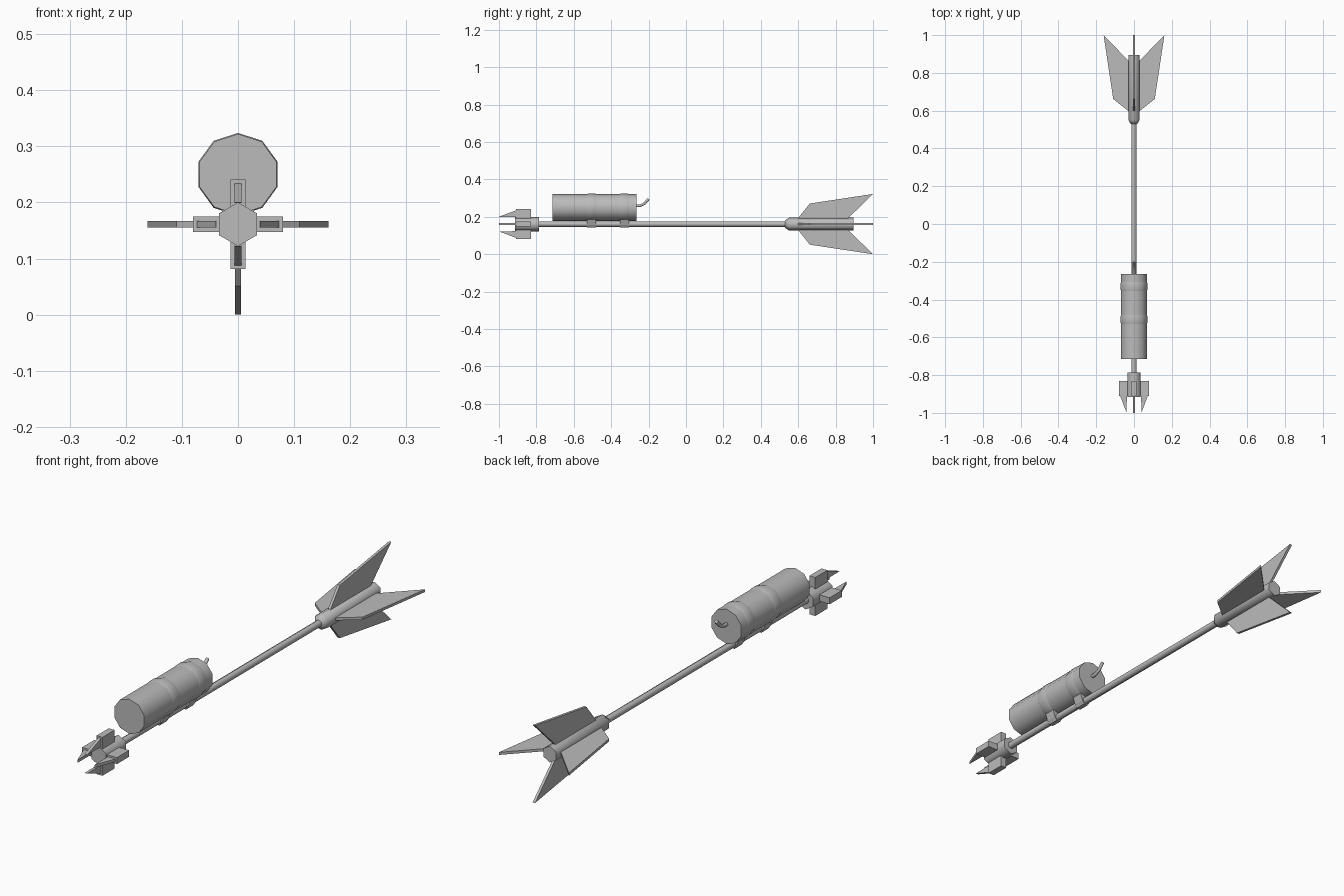
import bpy, bmesh, math
from mathutils import Matrix, Vector

if "Cube" in bpy.data.objects:
    bpy.data.objects.remove(bpy.data.objects["Cube"])

AXIS = 0.161       # height of the shaft axis
CAN_Z = 0.25       # height of the canister axis

grey = bpy.data.materials.new("plain grey")
grey.diffuse_color = (0.5, 0.5, 0.5, 1)
grey.use_nodes = True
grey.node_tree.nodes["Principled BSDF"].inputs["Base Color"].default_value = grey.diffuse_color


def finish(name, bm, smooth=None):
    bmesh.ops.recalc_face_normals(bm, faces=bm.faces)
    me = bpy.data.meshes.new(name)
    bm.to_mesh(me)
    bm.free()
    me.materials.append(grey)
    ob = bpy.data.objects.new(name, me)
    bpy.context.collection.objects.link(ob)
    if smooth:
        bpy.ops.object.select_all(action='DESELECT')
        ob.select_set(True)
        bpy.context.view_layer.objects.active = ob
        bpy.ops.object.shade_smooth_by_angle(angle=math.radians(smooth))
    return ob


def rod(name, stations, sides, z, smooth):
    """Closed rod along y from (y, radius) stations, one corner pointing up."""
    bm = bmesh.new()
    rings = []
    for y, r in stations:
        rings.append([bm.verts.new((r * math.sin(2 * math.pi * i / sides), y,
                                    z + r * math.cos(2 * math.pi * i / sides)))
                      for i in range(sides)])
    for a, b in zip(rings, rings[1:]):
        for i in range(sides):
            j = (i + 1) % sides
            bm.faces.new((a[i], a[j], b[j], b[i]))
    bm.faces.new(rings[0])
    bm.faces.new(rings[-1])
    return finish(name, bm, smooth)


def prism(bm, points, normal_axis, lo, hi):
    """Extrude a 2D outline along x ((y, z) points) or along y ((x, z) points)."""
    def co(p, d):
        return (d, p[0], p[1]) if normal_axis == 'x' else (p[0], d, p[1])
    a = [bm.verts.new(co(p, lo)) for p in points]
    b = [bm.verts.new(co(p, hi)) for p in points]
    bm.faces.new(a)
    bm.faces.new(b)
    n = len(points)
    for i in range(n):
        j = (i + 1) % n
        bm.faces.new((a[i], a[j], b[j], b[i]))


def four_around(name, outlines):
    """Four copies around the shaft of (radial outline, half thickness) plates."""
    for k, side in enumerate(("top", "right", "bottom", "left")):
        bm = bmesh.new()
        for pts, half in outlines:
            prism(bm, pts, 'x', -half, half)
        m = Matrix.Translation((0, 0, AXIS)) @ Matrix.Rotation(k * math.pi / 2, 4, 'Y')
        bmesh.ops.transform(bm, matrix=m, verts=bm.verts)
        finish(f"{name}_{side}", bm)


# Shaft, head hub and tail sleeve
rod("shaft", [(-0.80, 0.015), (0.56, 0.015)], 6, AXIS, 65)
rod("head_hub", [(-0.915, 0.039), (-0.785, 0.039)], 6, AXIS, 65)
rod("tail_sleeve", [(0.53, 0.02), (0.55, 0.034), (0.895, 0.034)], 6, AXIS, 65)

# Head prongs: block with a thin forward spike
four_around("prong", [
    ([(-0.91, 0.02), (-0.83, 0.02), (-0.83, 0.08), (-0.91, 0.08)], 0.0135),
    ([(-0.905, 0.038), (-0.905, 0.075), (-1.0, 0.039)], 0.006)])

# Swept tail fins
four_around("fin", [
    ([(0.59, 0.02), (0.662, 0.11), (1.0, 0.161), (0.865, 0.03), (0.85, 0.02)], 0.0055)])

# Canister
rod("canister", [(-0.715, 0.072), (-0.265, 0.072)], 10, CAN_Z, 40)

# Straps: thin band round the canister and a saddle holding the shaft
for n, y in enumerate((-0.505, -0.33), 1):
    rod(f"strap_band_{n}", [(y - 0.026, 0.0715), (y - 0.018, 0.0738),
                            (y + 0.018, 0.0738), (y + 0.026, 0.0715)], 10, CAN_Z, 40)
    bm = bmesh.new()
    prism(bm, [(-0.034, 0.20), (-0.018, 0.157), (-0.009, 0.143),
               (0.009, 0.143), (0.018, 0.157), (0.034, 0.20)], 'y', y - 0.024, y + 0.024)
    finish(f"strap_saddle_{n}", bm)

# Bent fuse at the back of the canister
path = [Vector(p) for p in ((0, -0.27, 0.258), (0, -0.243, 0.26),
                            (0, -0.222, 0.271), (0, -0.20, 0.295))]
bm = bmesh.new()
rings = []
for i, p in enumerate(path):
    t = (path[min(i + 1, 3)] - path[max(i - 1, 0)]).normalized()
    side = Vector((1, 0, 0))
    up = side.cross(t)
    rings.append([bm.verts.new(p + 0.008 * (side * math.cos(a) + up * math.sin(a)))
                  for a in (k * math.pi / 3 for k in range(6))])
for a, b in zip(rings, rings[1:]):
    for i in range(6):
        bm.faces.new((a[i], a[(i + 1) % 6], b[(i + 1) % 6], b[i]))
bm.faces.new(rings[0])
bm.faces.new(rings[-1])
finish("fuse", bm, 65)
